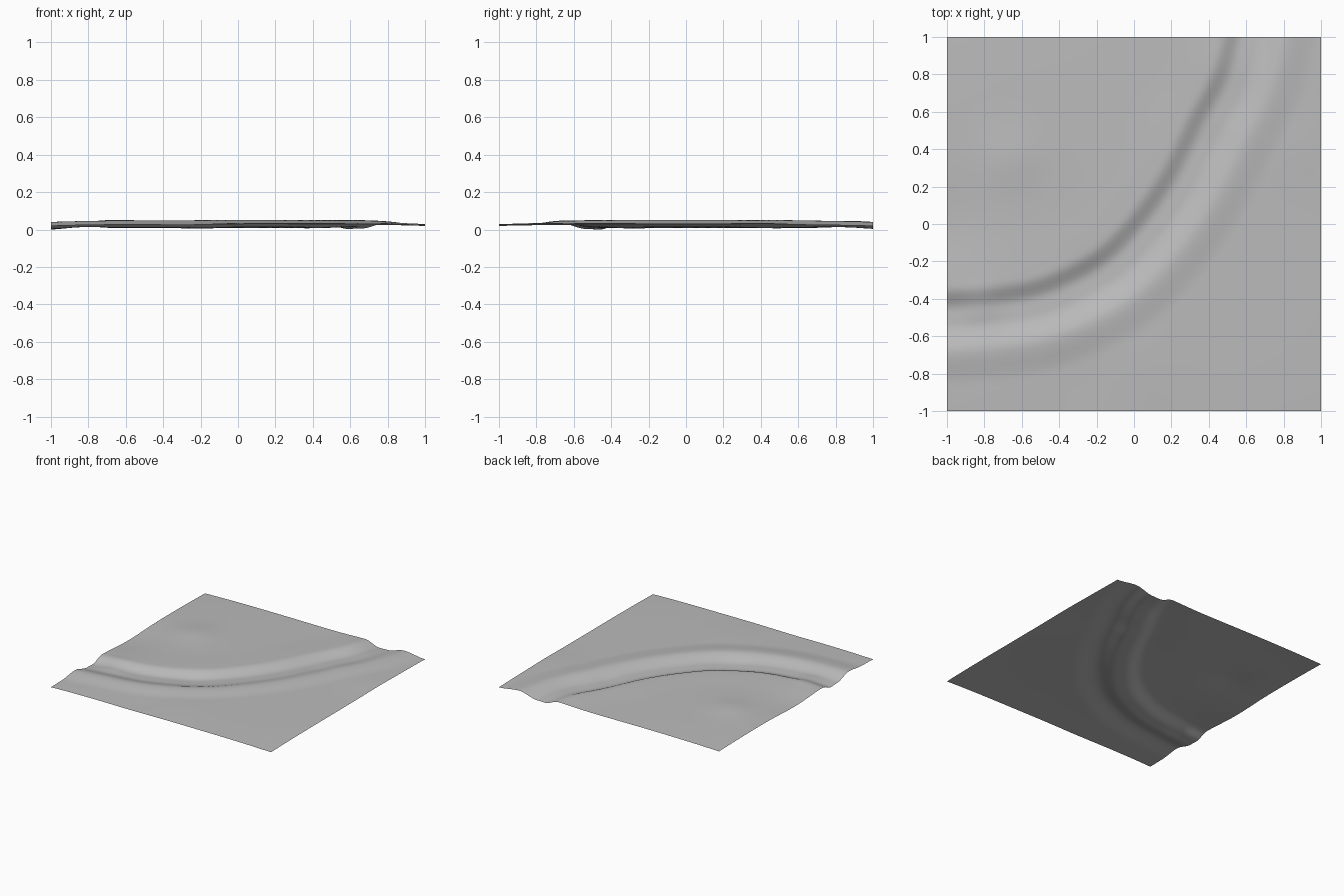
import bpy
import bmesh
import math
from mathutils import Vector

cube = bpy.data.objects.get("Cube")
if cube:
    bpy.data.objects.remove(cube, do_unlink=True)

# Inner lip of the curved channel
LIP = [Vector(p) for p in [(-1.5, -.42), (-1.2, -.41), (-.8, -.385), (-.5, -.335),
                           (-.2, -.19), (0, 0), (.18, .25), (.33, .55),
                           (.47, .82), (.56, 1.2), (.6, 1.5)]]
# Cross-section of the channel: distance outward from the lip, height
SECTION = [(-.35, .044), (-.06, .048), (.06, .011), (.13, .014), (.29, .053), (.46, .037)]
# Gentle undulations: x, y, radius, height
BUMPS = [(-.65, .35, .16, .012), (-1, .02, .24, -.013), (-.82, -.44, .1, .012),
         (.52, .85, .15, .008), (.45, .42, .1, -.004), (.1, .75, .25, -.005),
         (-.3, -.85, .25, -.004), (.85, .4, .2, .005), (-.2, -.3, .12, -.005),
         (.05, -.75, .2, .003)]


def smooth_path(points, steps):
    """Catmull-Rom curve through the points."""
    path = []
    for a, b, c, d in zip(points, points[1:], points[2:], points[3:]):
        for i in range(steps):
            t = i / steps
            path.append((2 * b + (c - a) * t + (2 * a - 5 * b + 4 * c - d) * t * t
                         + (3 * b - a - 3 * c + d) * t ** 3) / 2)
    return path


def signed_distance(p, path):
    """Distance from the path, positive on its outer side."""
    best, side = 9, 1
    for a, b in zip(path, path[1:]):
        ab, ap = b - a, p - a
        t = max(0, min(1, ap.dot(ab) / ab.length_squared))
        dist = (ap - ab * t).length
        if dist < best:
            best, side = dist, -1 if ab.cross(ap) > 0 else 1
    return best * side


def section_height(d):
    """Eased interpolation of the cross-section."""
    if d <= SECTION[0][0]:
        return SECTION[0][1]
    for (d0, z0), (d1, z1) in zip(SECTION, SECTION[1:]):
        if d <= d1:
            t = (d - d0) / (d1 - d0)
            return z0 + (z1 - z0) * t * t * (3 - 2 * t)
    return SECTION[-1][1]


def height(x, y, path):
    z = section_height(signed_distance(Vector((x, y)), path))
    z -= .009 * x ** 4 + .007 * y ** 4
    for bx, by, r, h in BUMPS:
        z += h * math.exp(-((x - bx) ** 2 + (y - by) ** 2) / (r * r))
    return z


# Ground sheet
path = smooth_path(LIP, 8)
bm = bmesh.new()
bmesh.ops.create_grid(bm, x_segments=90, y_segments=90, size=1)
for v in bm.verts:
    v.co.z = height(v.co.x, v.co.y, path)
lowest = min(v.co.z for v in bm.verts)
for v in bm.verts:
    v.co.z -= lowest
for f in bm.faces:
    f.smooth = True
mesh = bpy.data.meshes.new("ground_sheet")
bm.to_mesh(mesh)
bm.free()
ground = bpy.data.objects.new("ground_sheet", mesh)
bpy.context.collection.objects.link(ground)

# Grey ground colour
grey = bpy.data.materials.new("ground_grey")
grey.use_nodes = True
color = (.5, .5, .5, 1)
grey.diffuse_color = color
grey.node_tree.nodes["Principled BSDF"].inputs["Base Color"].default_value = color
mesh.materials.append(grey)
